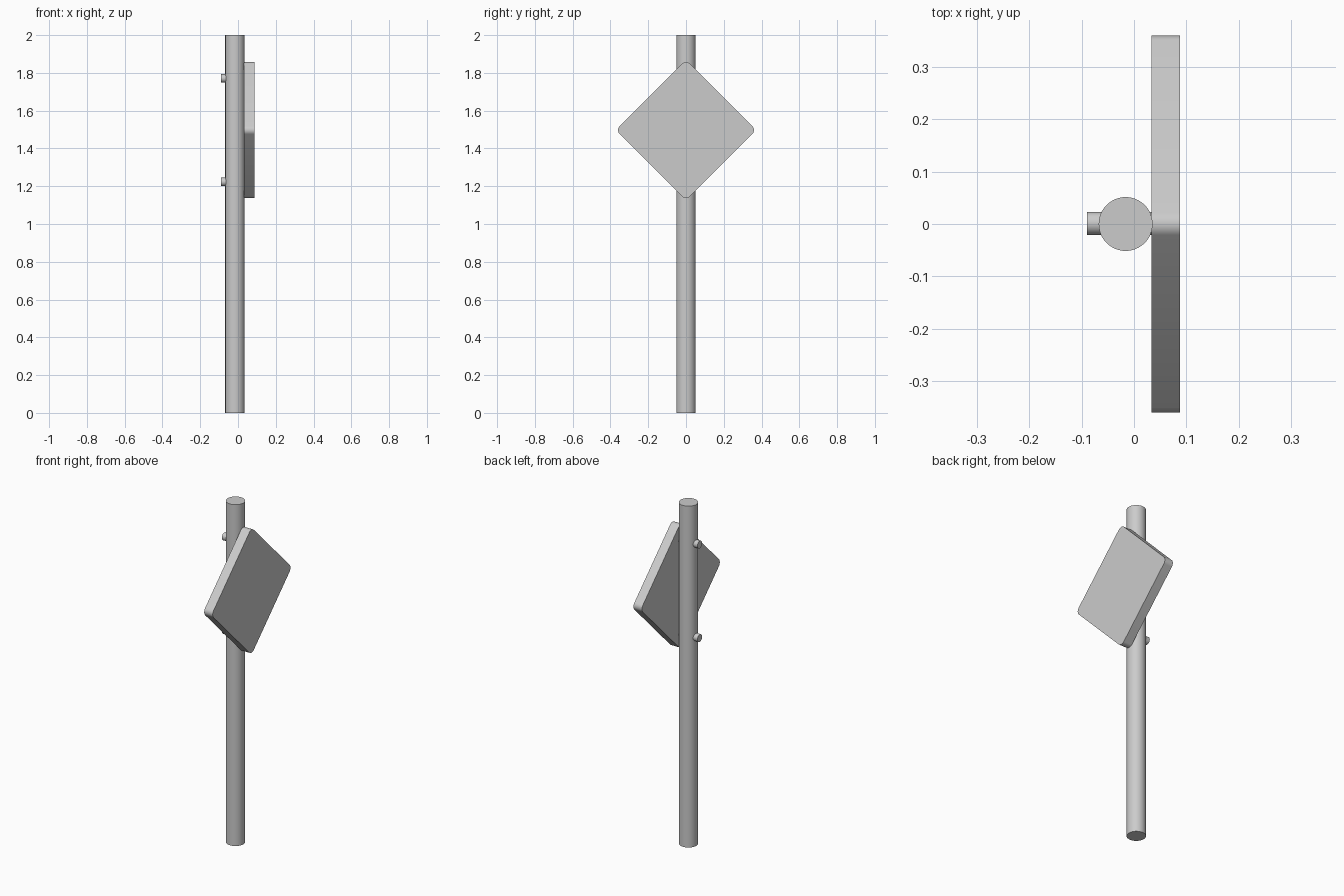
import bpy, bmesh
from math import pi, sin, cos, sqrt

if "Cube" in bpy.data.objects:
    bpy.data.objects.remove(bpy.data.objects["Cube"])

POLE_X, POLE_R = -0.016, 0.0515
SIGN_Z = 1.497


def finish(name, bm):
    bmesh.ops.recalc_face_normals(bm, faces=bm.faces)
    me = bpy.data.meshes.new(name)
    bm.to_mesh(me)
    bm.free()
    ob = bpy.data.objects.new(name, me)
    bpy.context.collection.objects.link(ob)
    bpy.ops.object.select_all(action='DESELECT')
    ob.select_set(True)
    bpy.context.view_layer.objects.active = ob
    bpy.ops.object.shade_smooth_by_angle(angle=pi / 6)
    return ob


def prism(name, outline, axis, lo, hi):
    """Extrude a closed 2D outline along x (outline = y,z) or z (outline = x,y)."""
    bm = bmesh.new()
    place = (lambda p: (lo, p[0], p[1])) if axis == 'x' else (lambda p: (p[0], p[1], lo))
    face = bm.faces.new([bm.verts.new(place(p)) for p in outline])
    new = bmesh.ops.extrude_face_region(bm, geom=[face])['geom']
    move = (hi - lo, 0, 0) if axis == 'x' else (0, 0, hi - lo)
    bmesh.ops.translate(bm, vec=move, verts=[g for g in new if isinstance(g, bmesh.types.BMVert)])
    return finish(name, bm)


def circle(cx, cy, r, n):
    return [(cx + r * cos(2 * pi * i / n), cy + r * sin(2 * pi * i / n)) for i in range(n)]


# Round post
prism("post", circle(POLE_X, 0, POLE_R, 48), 'z', 0, 2)

# Diamond sign plate with rounded corners
extent, r, steps = 0.36, 0.03, 8
outline = []
for k in range(4):
    a = k * pi / 2
    cy, cz = (extent - r) * cos(a), SIGN_Z + (extent - r) * sin(a)
    for i in range(steps + 1):
        t = a - pi / 4 + (pi / 2) * i / steps
        outline.append((cy + r * cos(t), cz + r * sin(t)))
prism("sign_plate", outline, 'x', 0.033, 0.088)

# Bolts through the post into the plate
for label, s in (("upper", 1), ("lower", -1)):
    prism(label + "_bolt", circle(0.001, SIGN_Z + s * 0.274, 0.022, 32), 'x', -0.09, 0.04)
